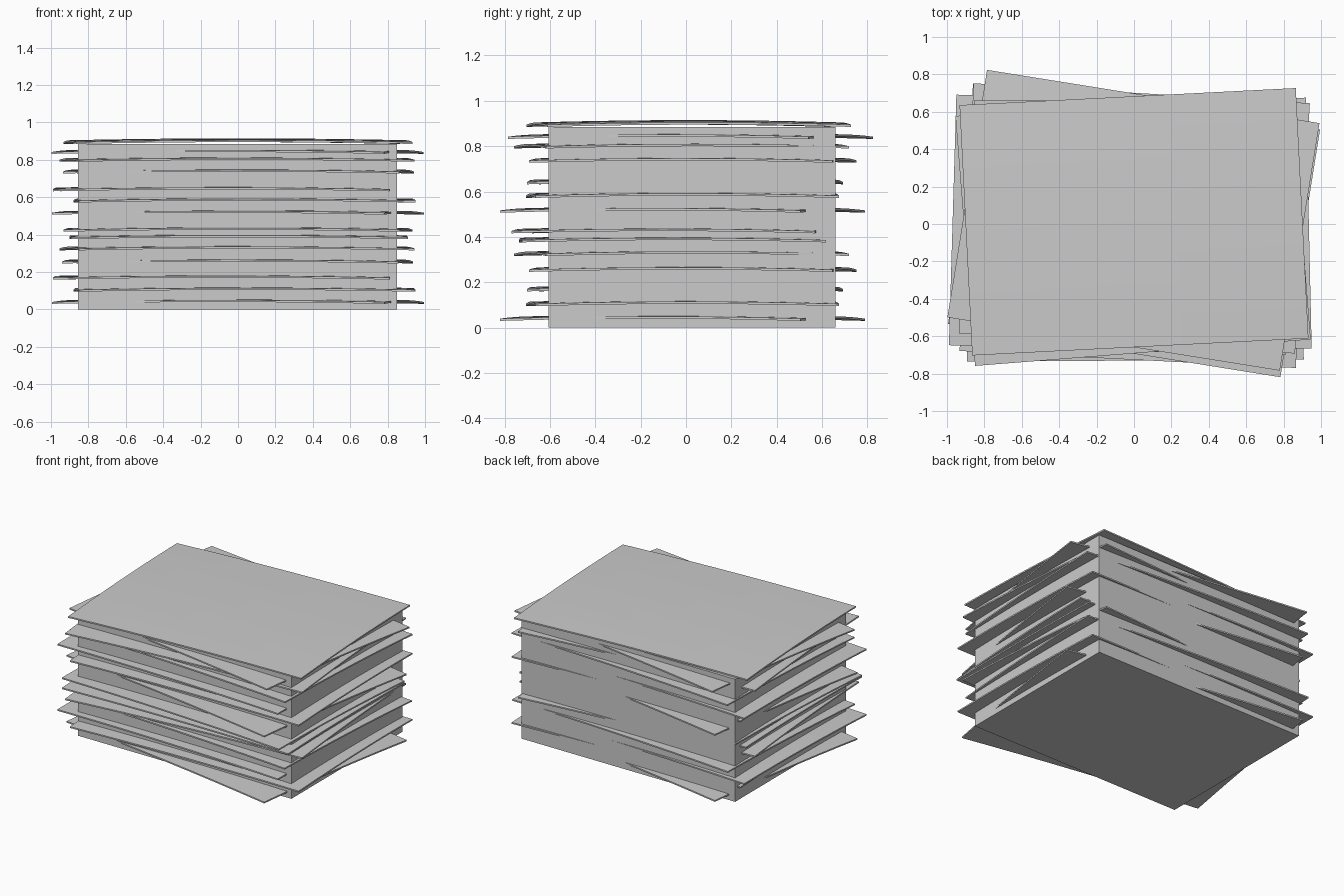
import bpy, bmesh
from math import radians

if "Cube" in bpy.data.objects:
    bpy.data.objects.remove(bpy.data.objects["Cube"])

W, D, T = 0.90, 0.67, 0.010   # sheet half width, half depth, thickness
SAG = 0.010                   # droop towards each edge
N = 8                         # grid cells per side


def add_object(name, bm):
    bmesh.ops.recalc_face_normals(bm, faces=bm.faces[:])
    mesh = bpy.data.meshes.new(name)
    bm.to_mesh(mesh)
    bm.free()
    obj = bpy.data.objects.new(name, mesh)
    bpy.context.collection.objects.link(obj)
    return obj


# solid block of stacked paper
bm = bmesh.new()
bmesh.ops.create_cube(bm, size=1)
for v in bm.verts:
    v.co.x = v.co.x * 1.705 - 0.002
    v.co.y = v.co.y * 1.265 + 0.027
    v.co.z = (v.co.z + 0.5) * 0.885
add_object("paper_block", bm)


# loose sheet, slightly domed, with thickness
def sheet(name, top, x, y, angle):
    bm = bmesh.new()
    bmesh.ops.create_grid(bm, x_segments=N, y_segments=N, size=1)
    for v in bm.verts:
        v.co = (v.co.x * W, v.co.y * D, -SAG * (v.co.x ** 2 + v.co.y ** 2))
    ret = bmesh.ops.extrude_face_region(bm, geom=bm.faces[:], use_keep_orig=True)
    for g in ret["geom"]:
        if isinstance(g, bmesh.types.BMVert):
            g.co.z -= T
    obj = add_object(name, bm)
    obj.location = (x, y, top)
    obj.rotation_euler.z = radians(angle)


# top height, centre x, centre y, turn in degrees
sheets = [
    (0.060, 0.000, -0.015, -9.1),
    (0.125, 0.035, -0.015, 1.3),
    (0.190, -0.070, -0.005, -1.7),
    (0.276, -0.002, 0.030, -3.4),
    (0.346, -0.005, -0.020, 4.5),
    (0.406, 0.003, -0.060, 0.4),
    (0.446, 0.000, -0.055, -2.9),
    (0.537, 0.000, -0.015, -9.1),
    (0.602, 0.035, -0.015, 1.3),
    (0.662, -0.070, -0.005, -1.7),
    (0.757, 0.002, 0.030, -3.4),
    (0.820, -0.005, -0.020, 4.5),
    (0.862, -0.003, 0.020, -9.1),
    (0.915, 0.000, 0.012, 2.9),
]
for i, s in enumerate(sheets):
    sheet(f"loose_sheet_{i + 1}", *s)
